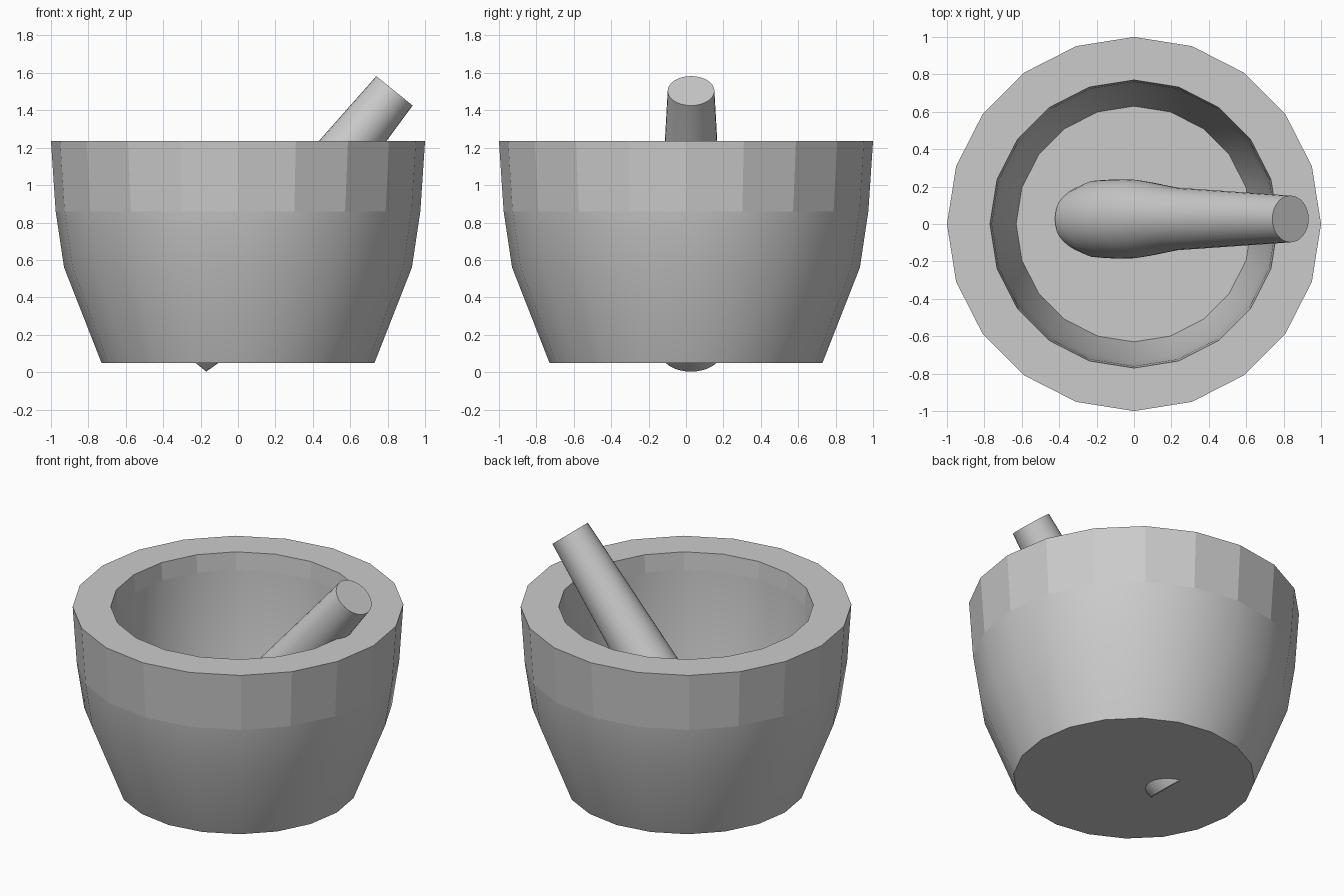
import bpy, bmesh
from math import sin, cos, pi
from mathutils import Vector, Matrix

if "Cube" in bpy.data.objects:
    bpy.data.objects.remove(bpy.data.objects["Cube"])


def lathe(name, profile, sides, flat_rows=()):
    """Revolve (radius, z) points around z and cap both ends."""
    bm = bmesh.new()
    rings = [[bm.verts.new((r * cos(2 * pi * i / sides), r * sin(2 * pi * i / sides), z))
              for i in range(sides)] for r, z in profile]
    for row, (a, b) in enumerate(zip(rings, rings[1:])):
        for i in range(sides):
            j = (i + 1) % sides
            f = bm.faces.new((a[i], a[j], b[j], b[i]))
            f.smooth = row not in flat_rows
    bm.faces.new(rings[0][::-1])
    bm.faces.new(rings[-1])
    bmesh.ops.recalc_face_normals(bm, faces=bm.faces)
    # hard creases at rims and caps
    for e in bm.edges:
        if len(e.link_faces) == 2:
            flat = any(not f.smooth for f in e.link_faces)
            e.smooth = not flat and e.calc_face_angle(0) < 0.6
    mesh = bpy.data.meshes.new(name)
    bm.to_mesh(mesh)
    bm.free()
    obj = bpy.data.objects.new(name, mesh)
    bpy.context.collection.objects.link(obj)
    return obj


# Mortar bowl: outer wall, faceted rim band, inner wall, floor
lathe("mortar_bowl", [
    (0.73, 0.05), (0.93, 0.56), (0.975, 0.86), (1.0, 1.235),
    (0.77, 1.235), (0.76, 1.12), (0.735, 0.6), (0.63, 0.19),
], 20, flat_rows=(2, 3, 4))

# Pestle: tapered handle swelling into a blunt grinding head
pestle = lathe("pestle", [
    (0.1625, 0.0), (0.206, 0.155), (0.212, 0.32), (0.21, 0.47),
    (0.197, 0.59), (0.168, 0.82), (0.125, 1.80),
], 32)
axis = Vector((0.629, 0, 0.777))
pestle.matrix_world = (Matrix.Translation((-0.296, 0.027, 0.105))
                       @ axis.to_track_quat('Z', 'Y').to_matrix().to_4x4())
